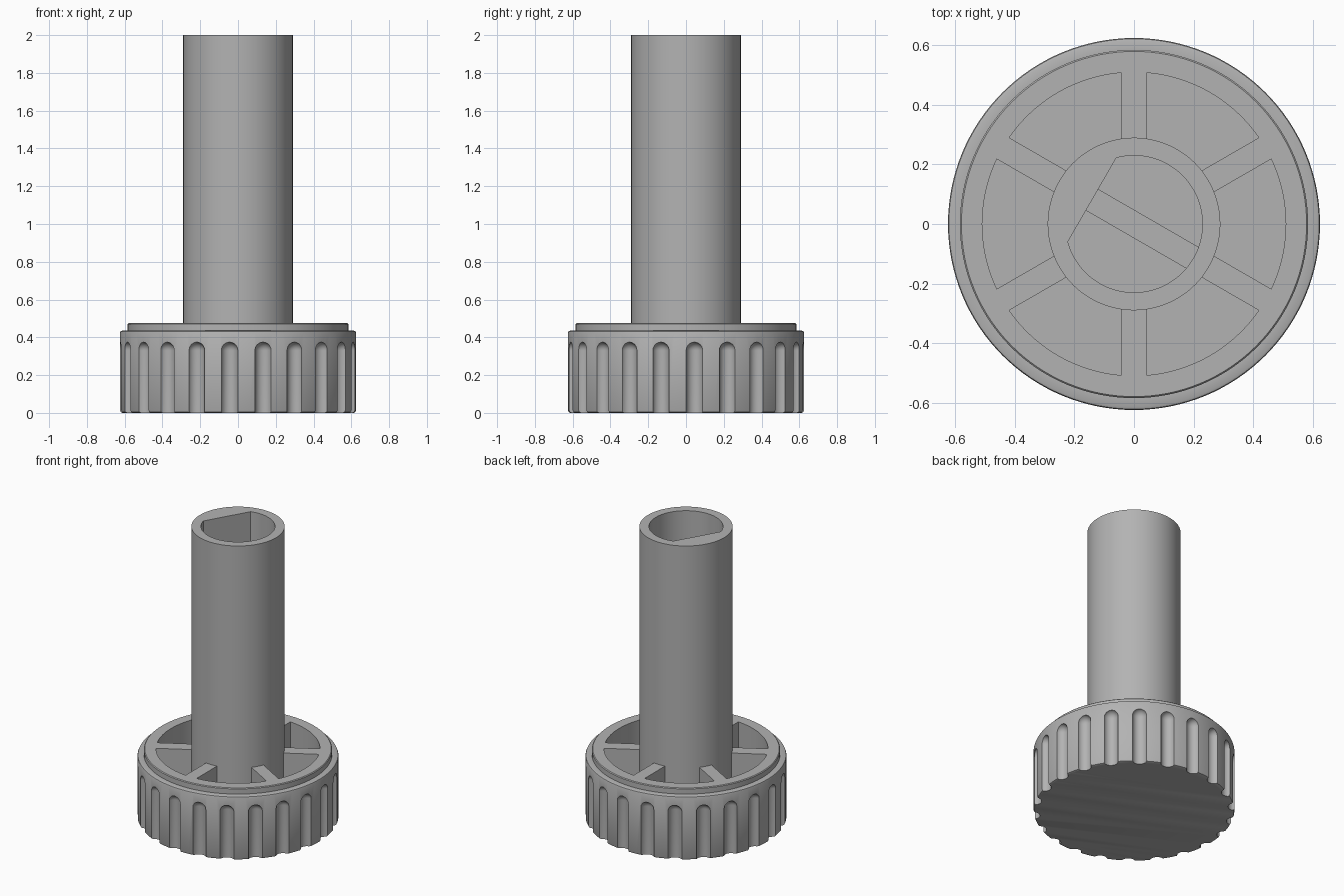
import bpy, bmesh
from math import sin, cos, pi, radians
from mathutils import Matrix

cube = bpy.data.objects.get("Cube")
if cube:
    bpy.data.objects.remove(cube)

grey = bpy.data.materials.new("matte grey")
grey.use_nodes = True
colour = (0.45, 0.45, 0.45, 1)
grey.diffuse_color = colour
grey.node_tree.nodes["Principled BSDF"].inputs["Base Color"].default_value = colour

SEG = 128


def make(name, bm):
    bmesh.ops.recalc_face_normals(bm, faces=bm.faces)
    mesh = bpy.data.meshes.new(name)
    bm.to_mesh(mesh)
    bm.free()
    mesh.materials.append(grey)
    obj = bpy.data.objects.new(name, mesh)
    bpy.context.collection.objects.link(obj)
    return obj


def smooth(obj):
    bpy.ops.object.select_all(action='DESELECT')
    obj.select_set(True)
    bpy.context.view_layer.objects.active = obj
    bpy.ops.object.shade_smooth_by_angle(angle=radians(30))


def rings(bm, loops, closed=False):
    """Skin a list of equal-length point loops; cap both ends unless closed."""
    vs = [[bm.verts.new(p) for p in loop] for loop in loops]
    n = len(vs[0])
    pairs = list(zip(vs, vs[1:])) + ([(vs[-1], vs[0])] if closed else [])
    for a, b in pairs:
        for i in range(n):
            j = (i + 1) % n
            bm.faces.new((a[i], a[j], b[j], b[i]))
    if not closed:
        bm.faces.new(vs[0])
        bm.faces.new(vs[-1])


def circle(r, z, n=SEG, x=0, y=0):
    return [(x + r * cos(2 * pi * i / n), y + r * sin(2 * pi * i / n), z) for i in range(n)]


def box(name, x0, x1, width, z0, z1, angle):
    bm = bmesh.new()
    bmesh.ops.create_cube(bm, size=1)
    bm.transform(Matrix.Rotation(radians(angle), 4, 'Z')
                 @ Matrix.Translation(((x0 + x1) / 2, 0, (z0 + z1) / 2))
                 @ Matrix.Diagonal((x1 - x0, width, z1 - z0, 1)))
    return make(name, bm)


FLOOR, RIM = 0.08, 0.475

# Knob cup: stepped outside, pocket inside
profile = [(0.612, 0), (0.621, 0.004), (0.625, 0.013), (0.625, 0.425), (0.622, 0.432),
           (0.615, 0.435), (0.585, 0.435), (0.585, 0.47), (0.58, RIM), (0.51, RIM), (0.51, FLOOR)]
bm = bmesh.new()
rings(bm, [circle(r, z) for r, z in profile])
cup = make("knob_cup", bm)

# Grip flutes: round-topped cutters around the edge
FLUTES, R, TOP = 22, 0.045, 0.375
bm = bmesh.new()
for k in range(FLUTES):
    a = 2 * pi * (k + 0.25) / FLUTES
    dome = [(R * cos(t), TOP - R + R * sin(t)) for t in (i * pi / 16 for i in range(8))]
    rings(bm, [circle(r, z, 24, 0.632 * cos(a), 0.632 * sin(a))
               for r, z in [(R, -0.05)] + dome])
cutter = make("flute_cutter", bm)
cutter.hide_render = True
mod = cup.modifiers.new("flutes", 'BOOLEAN')
mod.operation, mod.solver, mod.object = 'DIFFERENCE', 'EXACT', cutter
bpy.context.view_layer.update()
bpy.context.view_layer.objects.active = cup
bpy.ops.object.modifier_apply(modifier=mod.name)
bpy.data.objects.remove(cutter)
smooth(cup)

# Hollow shaft with a D-shaped bore, flat side facing 150 degrees
outer, bore, flat = 0.29, 0.23, 0.1626


def shaft_loop(z, inner):
    pts = []
    for i in range(SEG):
        t = 2 * pi * i / SEG
        r = outer
        if inner:
            r = min(bore, flat / cos(t)) if cos(t) > 0.1 else bore
        a = t + radians(150)
        pts.append((r * cos(a), r * sin(a), z))
    return pts


bm = bmesh.new()
rings(bm, [shaft_loop(FLOOR - 0.01, False), shaft_loop(2, False),
           shaft_loop(2, True), shaft_loop(FLOOR - 0.01, True)], closed=True)
smooth(make("shaft", bm))

# Spokes between shaft and rim, and the web across the bottom of the bore
for k in range(6):
    box(f"spoke_{k + 1}", 0.28, 0.514, 0.083, FLOOR - 0.01, RIM, 30 + 60 * k)
box("bore_web", -0.25, 0.2, 0.083, FLOOR - 0.01, RIM, 150)
